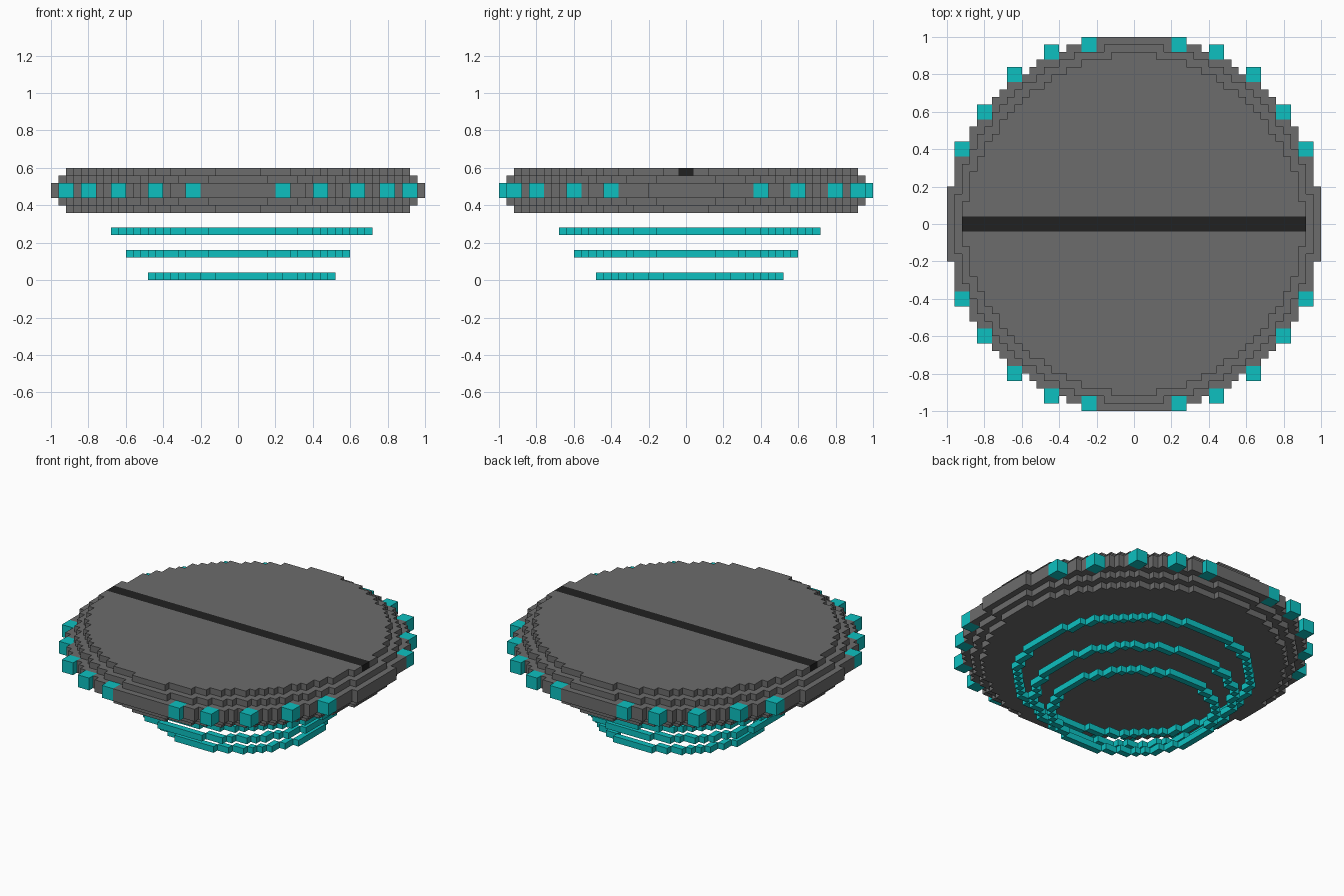
import bpy, bmesh

cube = bpy.data.objects.get("Cube")
if cube:
    bpy.data.objects.remove(cube, do_unlink=True)

S = 0.04  # edge of one building cell


def material(name, rgb):
    m = bpy.data.materials.new(name)
    m.use_nodes = True
    m.diffuse_color = (*rgb, 1)
    m.node_tree.nodes["Principled BSDF"].inputs["Base Color"].default_value = (*rgb, 1)
    return m


GREY = material("hull grey", (0.15, 0.15, 0.15))
CYAN = material("light cyan", (0.004, 0.53, 0.53))
BLACK = material("stripe black", (0.015, 0.015, 0.015))

# Outward direction and the corners of each cell side
SIDES = {
    (1, 0, 0): ((1, 0, 0), (1, 1, 0), (1, 1, 1), (1, 0, 1)),
    (-1, 0, 0): ((0, 0, 0), (0, 0, 1), (0, 1, 1), (0, 1, 0)),
    (0, 1, 0): ((0, 1, 0), (0, 1, 1), (1, 1, 1), (1, 1, 0)),
    (0, -1, 0): ((0, 0, 0), (1, 0, 0), (1, 0, 1), (0, 0, 1)),
    (0, 0, 1): ((0, 0, 1), (1, 0, 1), (1, 1, 1), (0, 1, 1)),
    (0, 0, -1): ((0, 0, 0), (0, 1, 0), (1, 1, 0), (1, 0, 0)),
}


def build(name, cells, mat):
    """Skin a set of (i, j, k) cells with outer faces and merge flat areas."""
    bm = bmesh.new()
    verts = {}
    for c in sorted(cells):
        for d, corners in SIDES.items():
            if tuple(a + b for a, b in zip(c, d)) in cells:
                continue
            quad = []
            for corner in corners:
                p = tuple(a + b for a, b in zip(c, corner))
                if p not in verts:
                    verts[p] = bm.verts.new([v * S for v in p])
                quad.append(verts[p])
            bm.faces.new(quad)
    bmesh.ops.dissolve_limit(bm, angle_limit=0.01, verts=bm.verts[:], edges=bm.edges[:])
    mesh = bpy.data.meshes.new(name)
    bm.to_mesh(mesh)
    bm.free()
    mesh.materials.append(mat)
    ob = bpy.data.objects.new(name, mesh)
    bpy.context.collection.objects.link(ob)
    return ob


def disc(width):
    """Cells of a filled circle; odd widths sit half a cell towards +x, +y."""
    mid = (width % 2) / 2
    span = range(-width, width)
    return {(i, j) for i in span for j in span
            if (i + 0.5 - mid) ** 2 + (j + 0.5 - mid) ** 2 <= width ** 2 / 4}


def shrink(cells):
    """Remove one cell all round, corners included."""
    near = [(a, b) for a in (-1, 0, 1) for b in (-1, 0, 1)]
    return {(i, j) for i, j in cells if all((i + a, j + b) in cells for a, b in near)}


def stack(cells, *levels):
    return {(i, j, k) for i, j in cells for k in levels}


def block(x, y, k, w, d, h):
    return {(x + a, y + b, k + c) for a in range(w) for b in range(d) for c in range(h)}


# Stepped hull plate
wide = disc(50)
middle = shrink(wide)
narrow = shrink(middle)
hull = stack(wide, 11, 12) | stack(middle, 10, 13) | stack(narrow, 9, 14)

# Stripe set flush into the top
stripe = block(-23, -1, 14, 46, 2, 1)
build("top_stripe", stripe, BLACK)
hull -= stripe

# Rim lights, mirrored to all four quarters
n = 0
for x, y in ((5, 23), (10, 22), (15, 19), (19, 14), (22, 9)):
    for px in (x, -x - 2):
        for py in (y, -y - 2):
            n += 1
            light = block(px, py, 11, 2, 2, 2)
            build(f"rim_light_{n}", light, CYAN)
            hull -= light

build("hull", hull, GREY)

# Floating rings below, one cell thick
for name, width, level in (("upper_ring", 35, 6), ("middle_ring", 30, 3), ("lower_ring", 25, 0)):
    full = disc(width)
    edge = {(i, j) for i, j in full
            if not {(i + 1, j), (i - 1, j), (i, j + 1), (i, j - 1)} <= full}
    build(name, stack(edge, level), CYAN)
